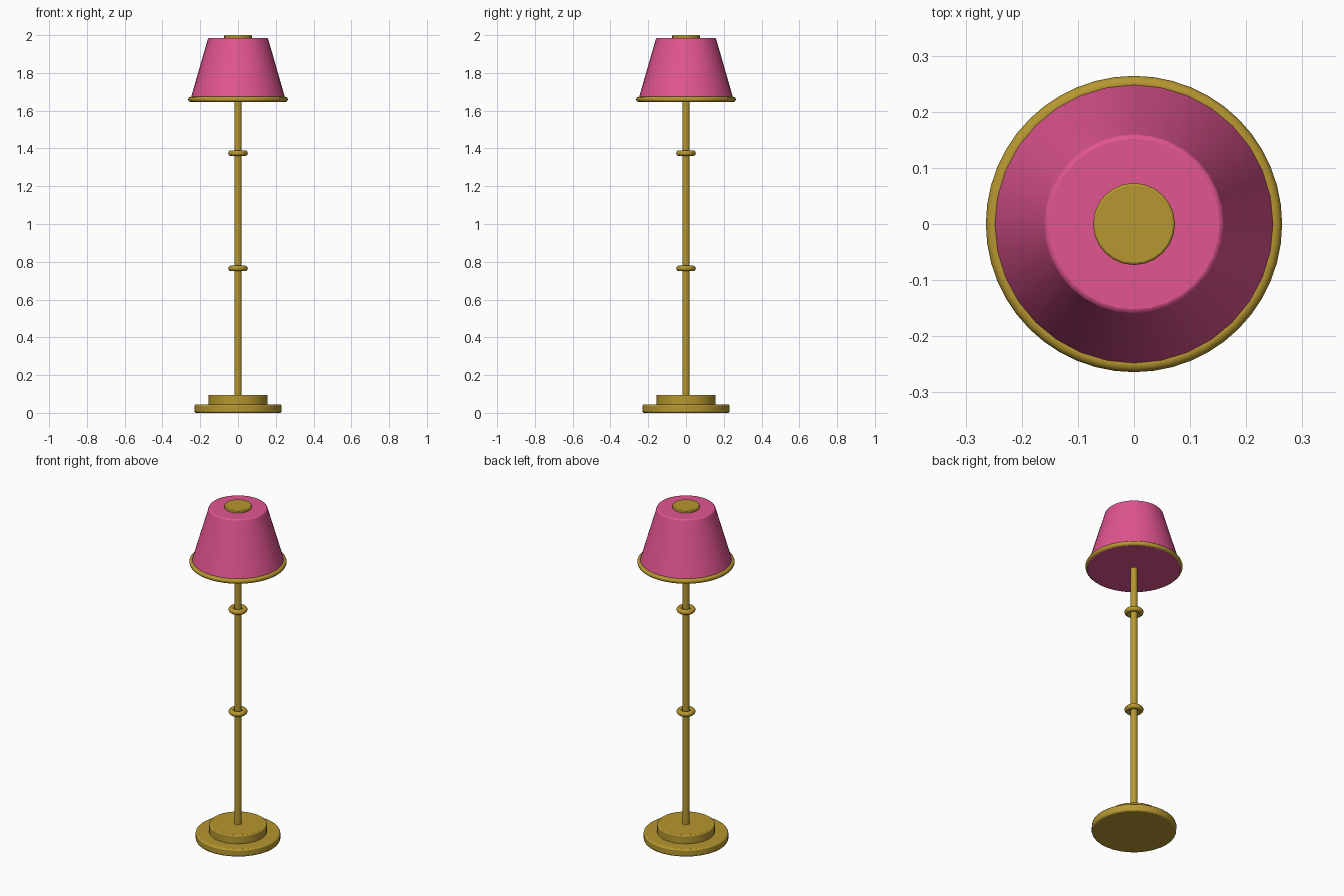
import bpy
import math

if "Cube" in bpy.data.objects:
    bpy.data.objects.remove(bpy.data.objects["Cube"])


def material(name, rgb):
    m = bpy.data.materials.new(name)
    m.diffuse_color = (*rgb, 1.0)
    m.use_nodes = True
    m.node_tree.nodes["Principled BSDF"].inputs["Base Color"].default_value = m.diffuse_color
    return m


gold = material("antique gold", (0.47, 0.31, 0.03))
pink = material("rose pink", (0.75, 0.09, 0.28))


def finish(name, mat, bevel=0.0):
    ob = bpy.context.object
    ob.name = name
    ob.data.materials.append(mat)
    if bevel:
        mod = ob.modifiers.new("soft_edge", 'BEVEL')
        mod.width = bevel
        mod.segments = 2
        mod.limit_method = 'ANGLE'
        mod.angle_limit = math.radians(40)
    bpy.ops.object.shade_smooth_by_angle(angle=math.radians(40))
    return ob


def drum(name, mat, r_low, r_high, z_low, z_high, sides=32, bevel=0.0):
    bpy.ops.mesh.primitive_cone_add(
        vertices=sides, radius1=r_low, radius2=r_high, depth=z_high - z_low,
        location=(0, 0, (z_low + z_high) / 2))
    return finish(name, mat, bevel)


def ring(name, mat, outer, tube, z, sides=48):
    bpy.ops.mesh.primitive_torus_add(
        major_radius=outer - tube, minor_radius=tube,
        major_segments=sides, minor_segments=12, location=(0, 0, z))
    return finish(name, mat)


# Stepped base
drum("base_plate", gold, 0.23, 0.23, 0.0, 0.045, bevel=0.008)
drum("base_step", gold, 0.157, 0.157, 0.04, 0.095, bevel=0.006)

# Pole with two collars
drum("pole", gold, 0.019, 0.019, 0.09, 1.66, sides=24)
for label, z in (("lower", 0.765), ("upper", 1.375)):
    ring(label + "_collar", gold, 0.052, 0.015, z, sides=32)

# Closed tapered shade, its trim and the cap
drum("shade", pink, 0.256, 0.158, 1.645, 1.985, bevel=0.006)
ring("shade_trim", gold, 0.264, 0.014, 1.66)
drum("top_cap", gold, 0.073, 0.073, 1.97, 2.0, sides=24, bevel=0.004)
